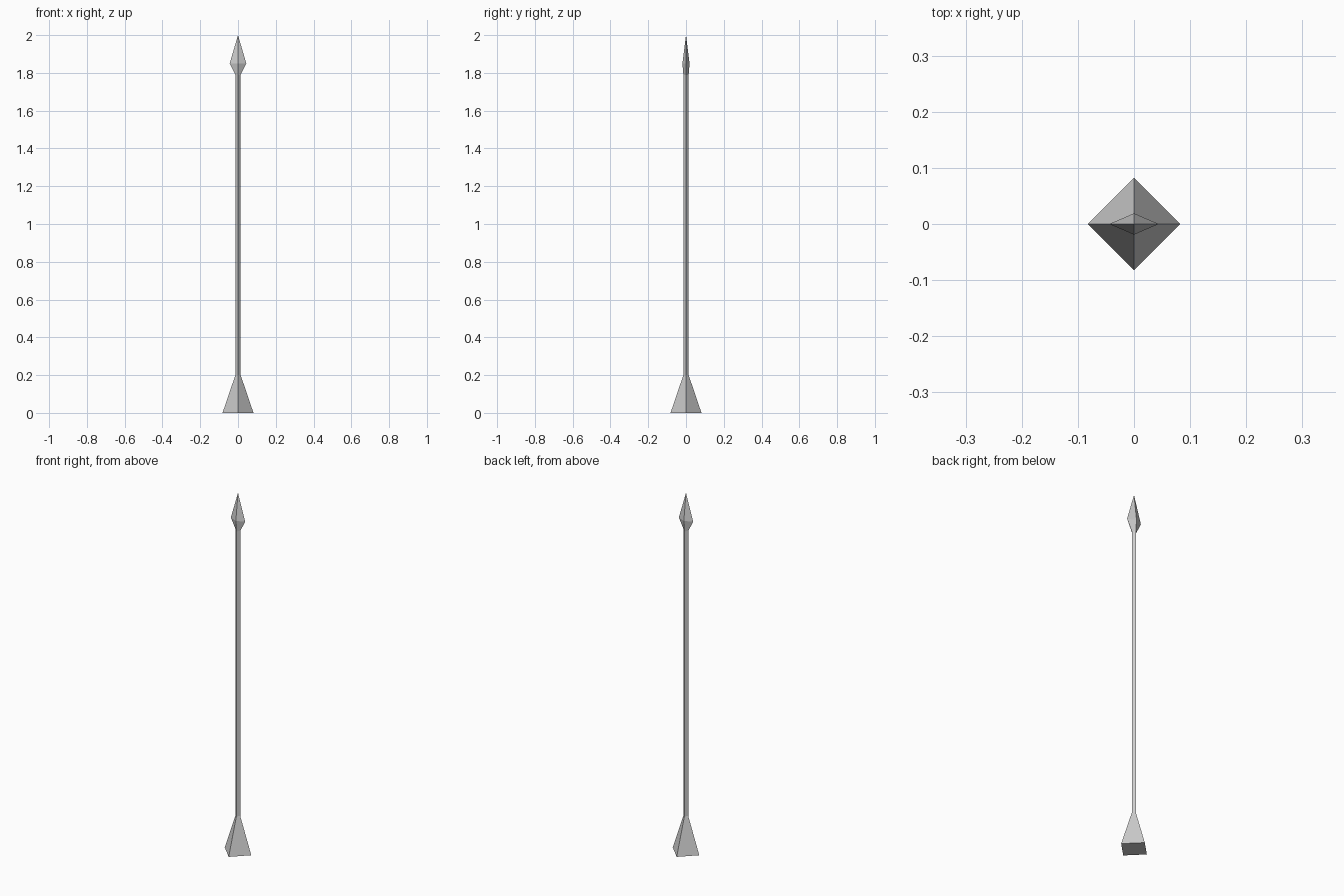
import bpy, bmesh

if "Cube" in bpy.data.objects:
    bpy.data.objects.remove(bpy.data.objects["Cube"])


def loft(name, rings, cap_bottom=False, tip=None):
    """Four-sided diamond sections (z, x radius, y radius) skinned together."""
    bm = bmesh.new()
    loops = [[bm.verts.new(p) for p in ((rx, 0, z), (0, ry, z), (-rx, 0, z), (0, -ry, z))]
             for z, rx, ry in rings]
    for low, high in zip(loops, loops[1:]):
        for i in range(4):
            j = (i + 1) % 4
            bm.faces.new((low[i], low[j], high[j], high[i]))
    if cap_bottom:
        bm.faces.new(loops[0][::-1])
    if tip is not None:
        point = bm.verts.new((0, 0, tip))
        for i in range(4):
            bm.faces.new((loops[-1][i], loops[-1][(i + 1) % 4], point))
    mesh = bpy.data.meshes.new(name)
    bm.to_mesh(mesh)
    bm.free()
    obj = bpy.data.objects.new(name, mesh)
    bpy.context.collection.objects.link(obj)
    return obj


R = 0.014           # shaft radius
BASE_TOP, HEAD_BOTTOM = 0.2, 1.79

# Flared foot
loft("base", [(0, 0.082, 0.082), (BASE_TOP, R, R)], cap_bottom=True)
# Long thin pole
loft("shaft", [(BASE_TOP, R, R), (HEAD_BOTTOM, R, R)])
# Flattened pointed head
loft("spearhead", [(HEAD_BOTTOM, R, R), (1.85, 0.044, 0.019)], tip=2.0)
